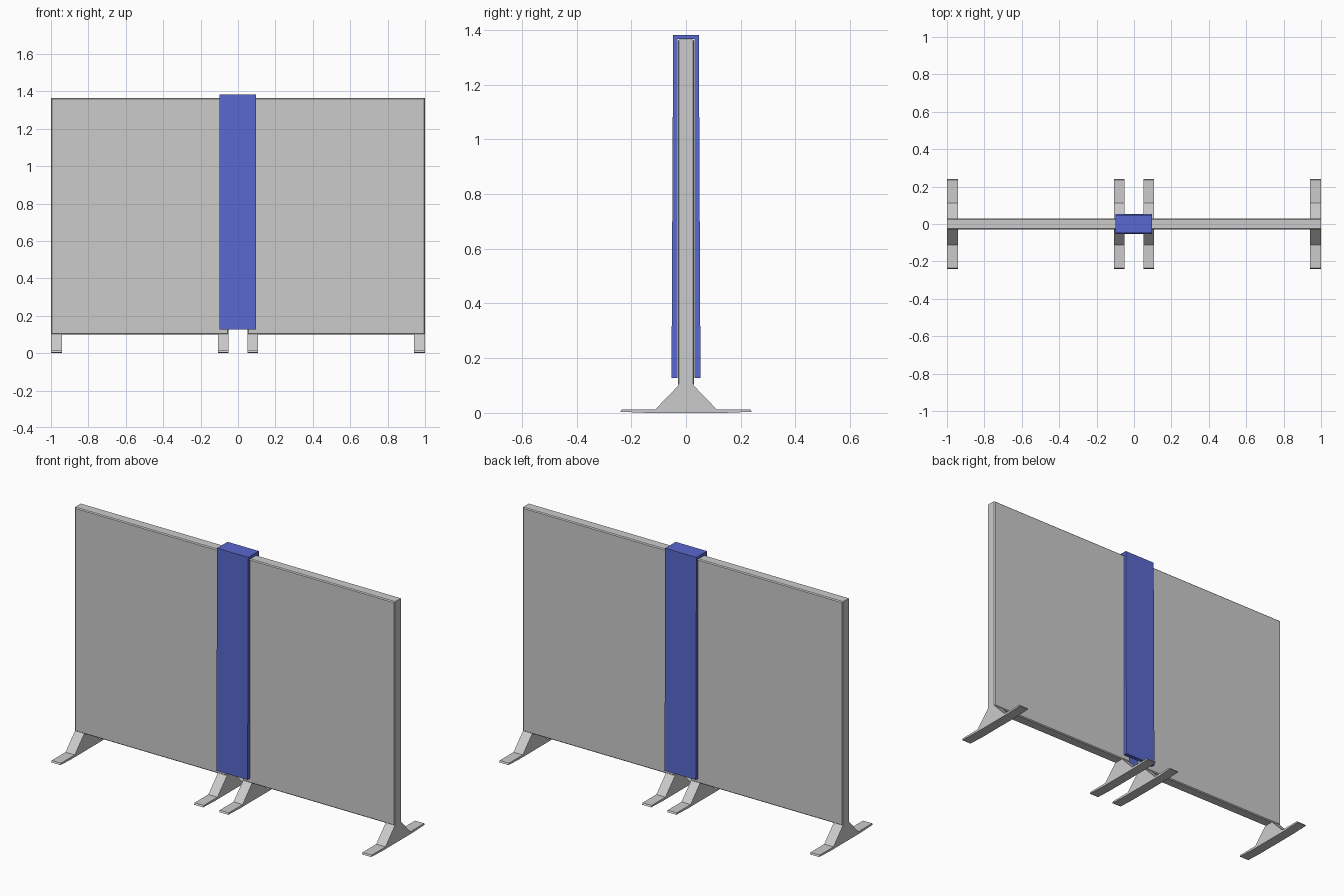
import bpy, bmesh

if "Cube" in bpy.data.objects:
    bpy.data.objects.remove(bpy.data.objects["Cube"])


def extrude_profile(name, profile, x0, x1):
    """Solid made by sweeping a (y, z) outline along x."""
    bm = bmesh.new()
    a = [bm.verts.new((x0, y, z)) for y, z in profile]
    b = [bm.verts.new((x1, y, z)) for y, z in profile]
    bm.faces.new(a)
    bm.faces.new(b[::-1])
    n = len(profile)
    for i in range(n):
        j = (i + 1) % n
        bm.faces.new((a[i], b[i], b[j], a[j]))
    bmesh.ops.recalc_face_normals(bm, faces=bm.faces)
    return finish(name, bm)


def finish(name, bm):
    mesh = bpy.data.meshes.new(name)
    bm.to_mesh(mesh)
    bm.free()
    ob = bpy.data.objects.new(name, mesh)
    bpy.context.collection.objects.link(ob)
    return ob


def panel(name, x0, x1, y, z0, z1, chamfer):
    """Board with a fine chamfer around its front and back faces."""
    bm = bmesh.new()
    bmesh.ops.create_cube(bm, size=1)
    for v in bm.verts:
        v.co.x = x0 if v.co.x < 0 else x1
        v.co.y = -y if v.co.y < 0 else y
        v.co.z = z0 if v.co.z < 0 else z1
    rim = [e for e in bm.edges if abs(e.verts[0].co.y - e.verts[1].co.y) < 1e-6]
    bmesh.ops.bevel(bm, geom=rim, offset=chamfer, segments=1,
                    affect='EDGES', profile=0.5)
    return finish(name, bm)


def mirrored(half):
    """Complete a symmetric outline from its +y half."""
    return half + [(-y, z) for y, z in reversed(half)]


# Flat foot with a triangular brace rising to the board
foot = mirrored([(0.14, 0.0), (0.24, 0.004), (0.235, 0.013),
                 (0.112, 0.013), (0.029, 0.099), (0.026, 0.106)])

# Two boards side by side, each on a pair of feet
for side, s in (("left", -1), ("right", 1)):
    xs = sorted((s * 0.05, s * 1.0))
    panel(side + "_board", xs[0], xs[1], 0.03, 0.1, 1.365, 0.005)
    for where, near, far in (("inner", 0.05, 0.107), ("outer", 0.942, 1.0)):
        fx = sorted((s * near, s * far))
        extrude_profile(f"{side}_{where}_foot", foot, fx[0], fx[1])

# Blue connecting cover folded over the joint, flaring slightly downward
cover_outline = [(0.053, 0.127), (0.047, 1.382), (-0.047, 1.382), (-0.053, 0.127),
                 (-0.031, 0.127), (-0.031, 1.366), (0.031, 1.366), (0.031, 0.127)]
cover = extrude_profile("joint_cover", cover_outline, -0.098, 0.097)
blue = bpy.data.materials.new("blue")
blue.diffuse_color = (0.1, 0.14, 0.62, 1)
blue.use_nodes = True
blue.node_tree.nodes["Principled BSDF"].inputs["Base Color"].default_value = blue.diffuse_color
cover.data.materials.append(blue)
